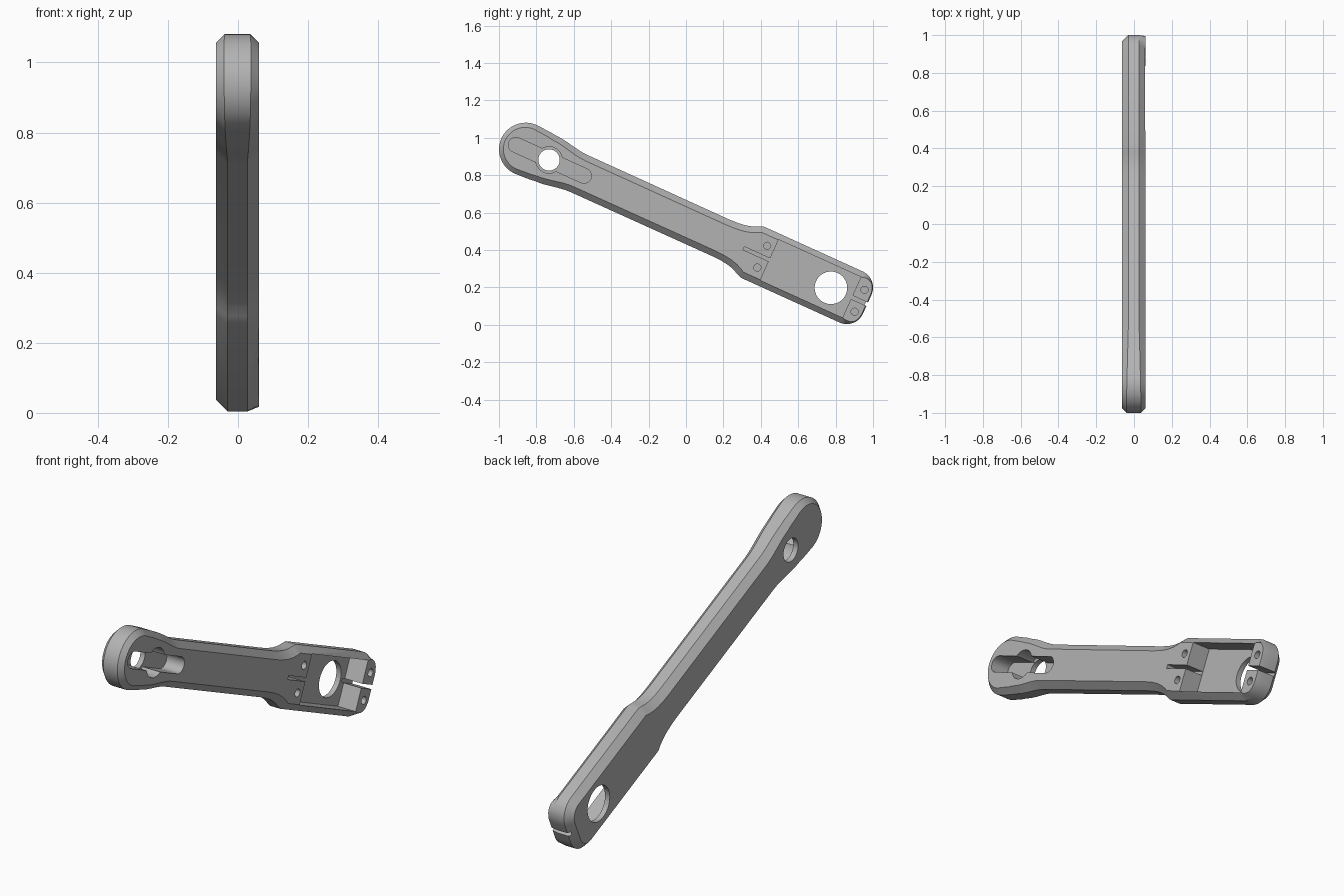
import bpy, bmesh, math
from mathutils import Vector

cube = bpy.data.objects.get("Cube")
if cube:
    bpy.data.objects.remove(cube, do_unlink=True)

TILT = math.radians(24.4)
C, S = math.cos(TILT), math.sin(TILT)
BACK, FACE = -0.063, 0.06      # back and pocket side planes
FLOOR = -0.037                 # pocket floor

metal = bpy.data.materials.new("grey metal")
metal.use_nodes = True
grey = (0.45, 0.45, 0.45, 1)
metal.diffuse_color = grey
metal.node_tree.nodes["Principled BSDF"].inputs["Base Color"].default_value = grey


def place(x, u, w):
    """Arm coordinates (u along, w across) to world."""
    v = w + 0.0085
    return (x, C * u + S * v, -S * u + C * v + 0.54)


def loft(name, rings):
    """Closed solid through rings of (x, u, w) points, anticlockwise from +x."""
    bm = bmesh.new()
    loops = [[bm.verts.new(place(*p)) for p in ring] for ring in rings]
    n = len(loops[0])
    for a, b in zip(loops, loops[1:]):
        for i in range(n):
            j = (i + 1) % n
            bm.faces.new((a[i], a[j], b[j], b[i]))
    bm.faces.new(loops[0][::-1])
    bm.faces.new(loops[-1])
    bmesh.ops.recalc_face_normals(bm, faces=bm.faces)
    mesh = bpy.data.meshes.new(name)
    bm.to_mesh(mesh)
    bm.free()
    obj = bpy.data.objects.new(name, mesh)
    bpy.context.collection.objects.link(obj)
    mesh.materials.append(metal)
    return obj


def prism(name, outline, low, high=0.1):
    return loft(name, [[(x, u, w) for u, w in outline] for x in (low, high)])


def arc(u, w, r, start, end, steps):
    angles = [math.radians(start + (end - start) * i / steps) for i in range(steps + 1)]
    return [(u + r * math.cos(a), w + r * math.sin(a)) for a in angles]


def ease(u0, w0, u1, w1, steps=8):
    """S-curve between two widths."""
    return [(u0 + (u1 - u0) * t, w0 + (w1 - w0) * t * t * (3 - 2 * t))
            for t in (i / steps for i in range(steps + 1))]


def box(u0, u1, half):
    return [(u0, -half), (u1, -half), (u1, half), (u0, half)]


# Half outline from the round head to the clamp end, then mirrored
half = arc(-0.945, 0, 0.1425, 180, 84, 18)
half += [(-0.86, 0.138)] + ease(-0.83, 0.134, -0.63, 0.109)
half += [(0.2, 0.108), (0.25, 0.11), (0.29, 0.115), (0.325, 0.124), (0.355, 0.137), (0.385, 0.15)]
half += arc(0.965, 0.055, 0.095, 90, 0, 10)
outline = half[::-1] + [(u, -w) for u, w in half[1:]]
outline = outline[::-1][::-1]


def chamfer(u):
    if u < -0.65:
        return 0.023 + 0.01 * max(0, (u + 1.09) / 0.44)
    return 0.033


def inset_ring(x, front):
    """Outline moved inwards by the local chamfer width."""
    ring = []
    n = len(outline)
    for i, (u, w) in enumerate(outline):
        a, b = Vector(outline[i - 1]), Vector(outline[(i + 1) % n])
        t = (b - a).normalized()
        d = chamfer(u)
        if front and u > 0.97:
            d *= max(0.15, 1 - (u - 0.97) / 0.08)
        ring.append((x, u - t.y * d, w + t.x * d))
    return ring


# Arm body with a chamfer on both sides
arm = loft("crank_arm", [
    inset_ring(BACK, False),
    [(BACK + chamfer(u), u, w) for u, w in outline],
    [(FACE - chamfer(u), u, w) for u, w in outline],
    inset_ring(FACE, True),
])

# Cutters: head slot, clamp pocket, slits, bores and screw holes
slot = arc(-0.603, 0, 0.04, -90, 90, 12) + arc(-1.003, 0, 0.04, 90, 270, 12)
cutters = [
    prism("slot_cutter", slot, FLOOR),
    prism("slot_relief_cutter", arc(-0.808, 0, 0.071, 0, 348.75, 31), FLOOR + 0.001),
    prism("head_bore_cutter", arc(-0.808, 0, 0.057, 0, 352.5, 47), -0.1),
    prism("pocket_cutter", box(0.486, 0.969, 0.119), FLOOR),
    prism("clamp_bore_cutter", arc(0.847, 0, 0.087, 0, 354, 59), -0.1),
    prism("inner_slit_cutter", box(0.335, 0.5, 0.009), FLOOR + 0.002),
    prism("end_slit_cutter", box(0.95, 1.1, 0.01), FLOOR - 0.004),
]
for u in (0.444, 1.015):
    for side in (-1, 1):
        cutters.append(prism("screw_hole_cutter", arc(u, side * 0.064, 0.019, 0, 345, 23), -0.01))

bpy.ops.object.select_all(action="DESELECT")
bpy.context.view_layer.objects.active = arm
arm.select_set(True)
for cutter in cutters:
    cutter.hide_render = True
    mod = arm.modifiers.new(cutter.name, "BOOLEAN")
    mod.operation = "DIFFERENCE"
    mod.solver = "EXACT"
    mod.object = cutter
    bpy.ops.object.modifier_apply(modifier=mod.name)
    bpy.data.objects.remove(cutter, do_unlink=True)

bpy.ops.object.shade_smooth_by_angle(angle=math.radians(25))
